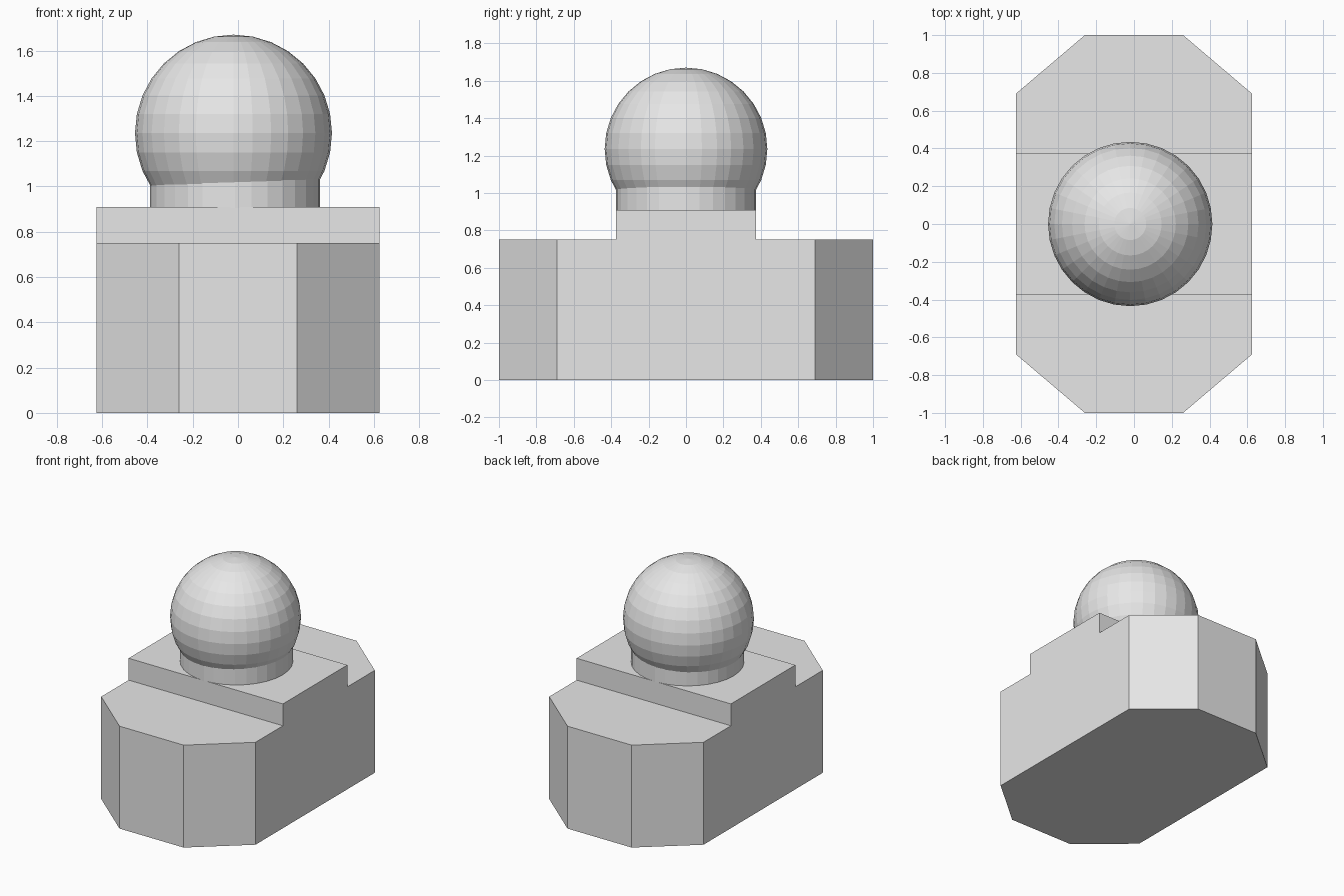
import bpy
import bmesh
from mathutils import Matrix

if "Cube" in bpy.data.objects:
    bpy.data.objects.remove(bpy.data.objects["Cube"])

grey = bpy.data.materials.new("light grey")
grey.diffuse_color = (0.8, 0.8, 0.8, 1)
grey.use_nodes = True
grey.node_tree.nodes["Principled BSDF"].inputs["Base Color"].default_value = grey.diffuse_color


def add_object(name, bm):
    bmesh.ops.recalc_face_normals(bm, faces=bm.faces)
    mesh = bpy.data.meshes.new(name)
    bm.to_mesh(mesh)
    bm.free()
    mesh.materials.append(grey)
    obj = bpy.data.objects.new(name, mesh)
    bpy.context.collection.objects.link(obj)
    return obj


def bevelled_base():
    # Eight-sided footprint extruded upwards
    quarter = [(0.625, 0.69), (0.26, 1.0)]
    half = quarter + [(-x, y) for x, y in reversed(quarter)]
    outline = half + [(-x, -y) for x, y in half]
    bm = bmesh.new()
    face = bm.faces.new([bm.verts.new((x, y, 0)) for x, y in outline])
    geom = bmesh.ops.extrude_face_region(bm, geom=[face])["geom"]
    top = [v for v in geom if isinstance(v, bmesh.types.BMVert)]
    bmesh.ops.translate(bm, verts=top, vec=(0, 0, 0.75))
    # Raised ridge across the middle: slice the top and lift the strip
    for y in (-0.373, 0.373):
        bmesh.ops.bisect_plane(bm, geom=bm.verts[:] + bm.edges[:] + bm.faces[:],
                               plane_co=(0, y, 0), plane_no=(0, 1, 0))
    strip = [f for f in bm.faces
             if f.normal.z ** 2 > 0.9 and f.calc_center_median().z > 0.7
             and abs(f.calc_center_median().y) < 0.1]
    geom = bmesh.ops.extrude_face_region(bm, geom=strip)["geom"]
    lifted = [v for v in geom if isinstance(v, bmesh.types.BMVert)]
    bmesh.ops.translate(bm, verts=lifted, vec=(0, 0, 0.16))
    bmesh.ops.delete(bm, geom=[f for f in strip if f.is_valid], context='FACES_ONLY')
    return add_object("base_with_ridge", bm)


bevelled_base()

# Neck
bm = bmesh.new()
bmesh.ops.create_cone(bm, cap_ends=True, segments=32, radius1=0.375, radius2=0.375,
                      depth=0.19, matrix=Matrix.Translation((-0.0125, 0, 1.0)))
add_object("neck", bm)

# Ball
bm = bmesh.new()
bmesh.ops.create_uvsphere(bm, u_segments=32, v_segments=16, radius=0.435,
                          matrix=Matrix.Translation((-0.02, 0, 1.235)))
add_object("ball", bm)
